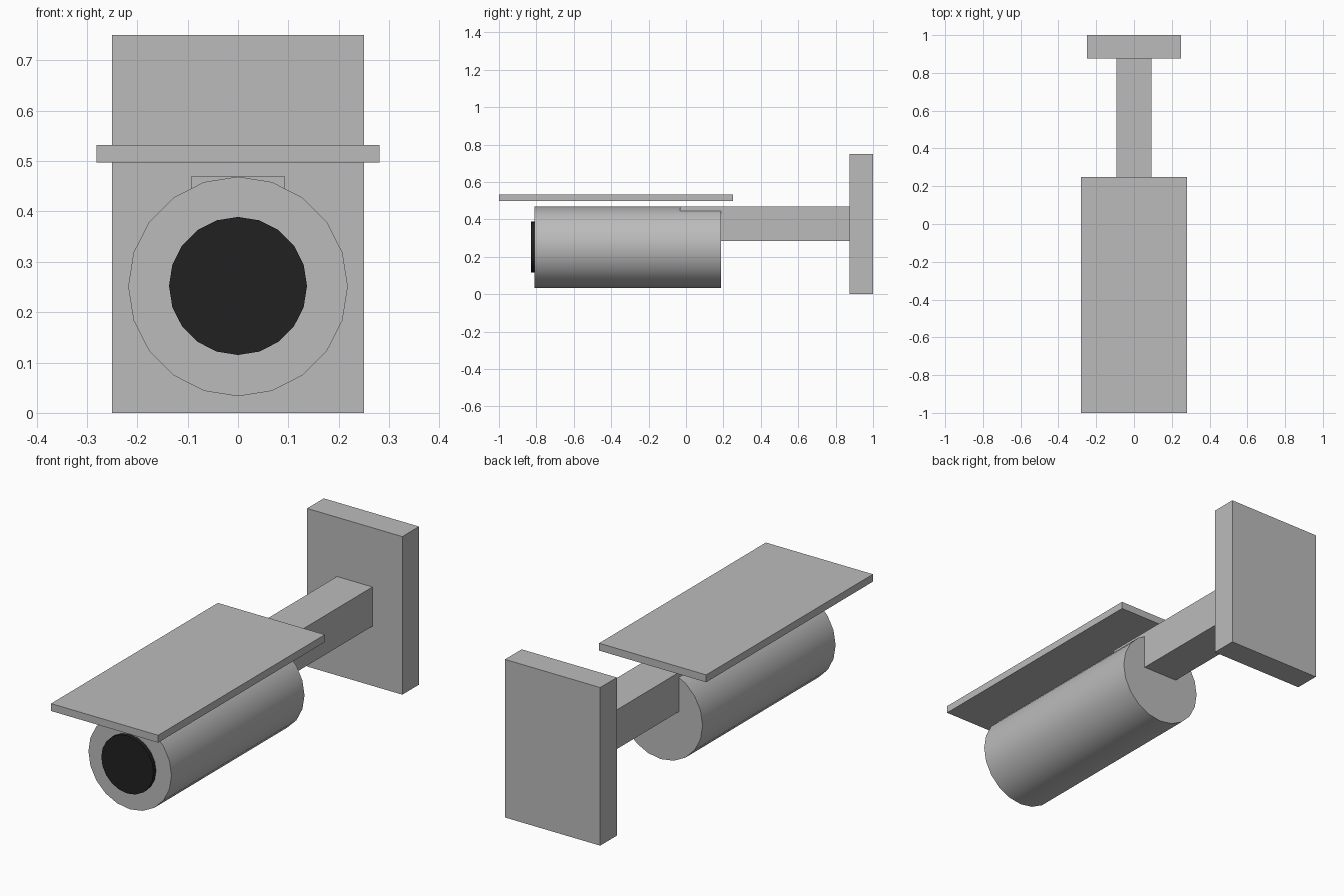
import bpy, math
from mathutils import Matrix

if "Cube" in bpy.data.objects:
    bpy.data.objects.remove(bpy.data.objects["Cube"])


def material(name, v):
    m = bpy.data.materials.new(name)
    m.diffuse_color = (v, v, v, 1)
    m.use_nodes = True
    m.node_tree.nodes["Principled BSDF"].inputs["Base Color"].default_value = m.diffuse_color
    return m


grey = material("grey_casing", 0.5)
black = material("black_glass", 0.015)


def finish(name, mat):
    ob = bpy.context.object
    ob.name = name
    ob.data.materials.append(mat)
    return ob


def box(name, x, y, z):
    """Box spanning the (min, max) ranges on each axis."""
    bpy.ops.mesh.primitive_cube_add(size=1)
    ob = finish(name, grey)
    spans = (x, y, z)
    size = [b - a for a, b in spans]
    mid = [(a + b) / 2 for a, b in spans]
    ob.data.transform(Matrix.Translation(mid) @ Matrix.Diagonal((*size, 1)))


def tube(name, radius, y, z, mat):
    """20-sided cylinder along y with a vertex at the top."""
    bpy.ops.mesh.primitive_cylinder_add(vertices=20, radius=radius, depth=y[1] - y[0])
    ob = finish(name, mat)
    ob.data.transform(Matrix.Translation((0, (y[0] + y[1]) / 2, z))
                      @ Matrix.Rotation(math.pi / 2, 4, 'X'))
    bpy.ops.object.shade_smooth_by_angle(angle=math.radians(30))


# Wall plate and arm reaching into the body
box("wall_plate", (-0.25, 0.25), (0.875, 1.0), (0, 0.75))
box("mount_arm", (-0.093, 0.093), (-0.033, 0.875), (0.283, 0.469))
# Camera body, lens and floating sun visor
tube("camera_body", 0.218, (-0.81, 0.187), 0.251, grey)
tube("lens", 0.137, (-0.829, -0.79), 0.252, black)
box("sun_visor", (-0.281, 0.281), (-1.0, 0.25), (0.497, 0.532))
